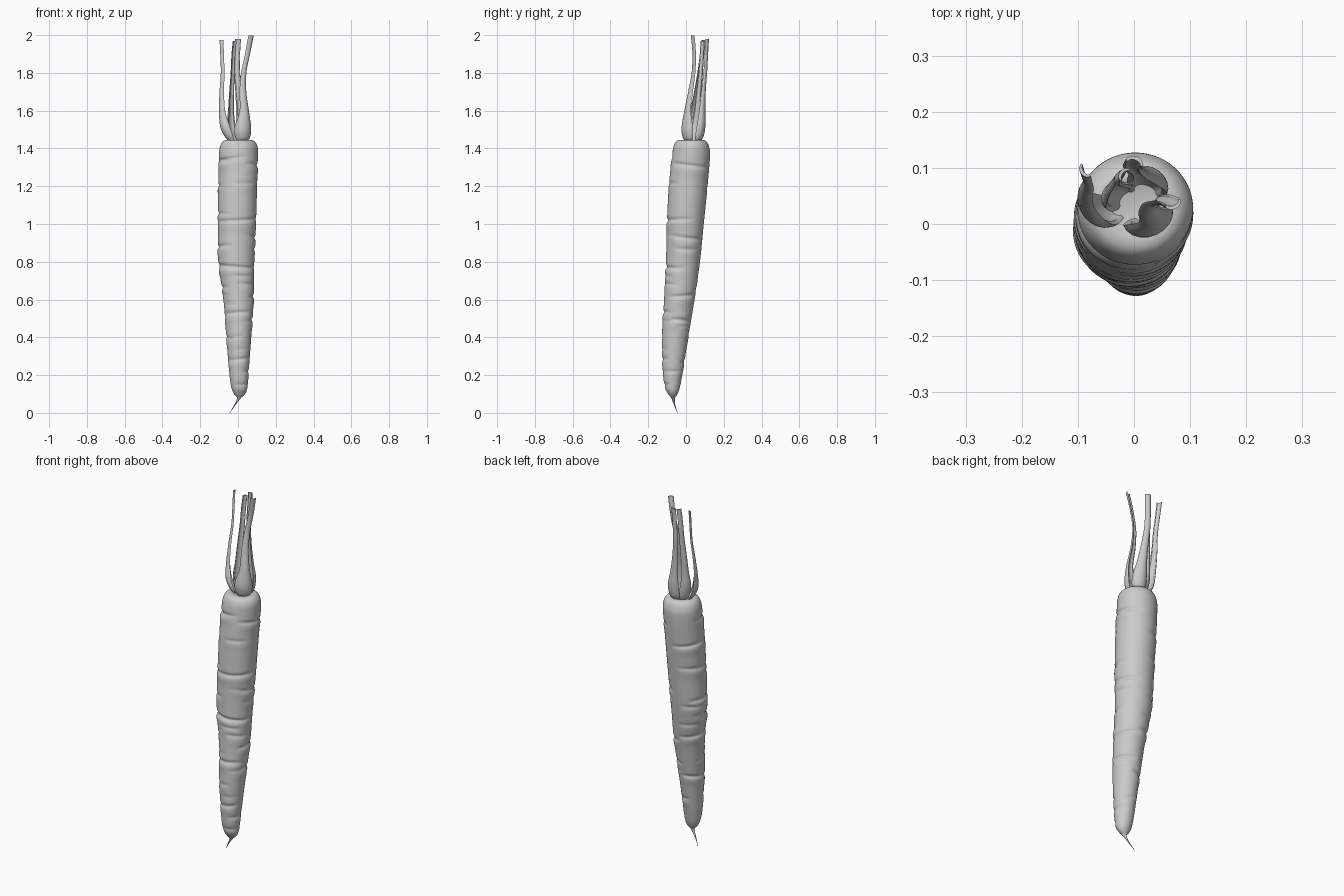
import bpy, math, random
from mathutils import Vector

random.seed(7)


def spline(stations, steps):
    """Catmull-Rom through tuples; steps(a, b) gives samples per span."""
    out = []
    n = len(stations)
    for i in range(n - 1):
        p0, p1 = stations[max(i - 1, 0)], stations[i]
        p2, p3 = stations[i + 1], stations[min(i + 2, n - 1)]
        k = steps(p1, p2)
        for s in range(k):
            t = s / k
            out.append(tuple(
                0.5 * (2 * b + (c - a) * t + (2 * a - 5 * b + 4 * c - d) * t * t
                       + (3 * b - a - 3 * c + d) * t ** 3)
                for a, b, c, d in zip(p0, p1, p2, p3)))
    out.append(tuple(stations[-1]))
    return out


def loft(name, rings, angle=60):
    """Skin a stack of equal-sized closed rings and cap both ends."""
    n = len(rings[0])
    verts = [p for r in rings for p in r]
    faces = [(j * n + i, j * n + (i + 1) % n, (j + 1) * n + (i + 1) % n, (j + 1) * n + i)
             for j in range(len(rings) - 1) for i in range(n)]
    faces.append(tuple(reversed(range(n))))
    faces.append(tuple(range((len(rings) - 1) * n, len(rings) * n)))
    me = bpy.data.meshes.new(name)
    me.from_pydata(verts, [], faces)
    me.update()
    ob = bpy.data.objects.new(name, me)
    bpy.context.collection.objects.link(ob)
    bpy.ops.object.select_all(action='DESELECT')
    ob.select_set(True)
    bpy.context.view_layer.objects.active = ob
    bpy.ops.object.shade_smooth_by_angle(angle=math.radians(angle))
    return ob


# Carrot body with root tip: z, x min, x max, y min, y max
body = [
    (0.0, -.045, -.043, -.047, -.045), (.045, -.019, -.011, -.065, -.057),
    (.078, -.005, .015, -.078, -.058), (.098, -.02, .036, -.093, -.046),
    (.13, -.034, .049, -.109, -.034), (.2, -.045, .055, -.121, -.02),
    (.4, -.062, .070, -.127, .012), (.6, -.077, .083, -.116, .045),
    (.8, -.104, .086, -.106, .074), (1.0, -.106, .095, -.101, .094),
    (1.2, -.105, .101, -.091, .114), (1.36, -.101, .105, -.074, .127),
    (1.41, -.095, .103, -.066, .122), (1.437, -.08, .088, -.052, .108),
    (1.446, -.058, .066, -.03, .087), (1.44, -.03, .038, -.002, .058),
    (1.437, -.006, .012, .02, .036),
]

# Skin creases: height, facing angle, angular reach, depth, tilt
creases = [
    (1.345, -125, 60, .006, .01), (1.02, -80, 110, .007, .006), (.775, -105, 120, .009, -.008),
    (.53, -110, 75, .007, .006), (.285, -80, 60, .006, .005), (.15, -70, 60, .004, 0),
    (1.31, 0, 70, .007, -.012), (.925, 15, 60, .007, -.01), (.62, 20, 70, .007, .006),
    (.49, 30, 60, .008, -.008), (.22, -10, 70, .004, 0), (1.2, 150, 70, .007, .01),
    (1.06, 170, 80, .006, -.006), (.88, 190, 70, .007, .008), (.66, 160, 80, .007, .01),
    (.41, 140, 70, .007, -.006),
]
creases += [(random.uniform(.2, 1.36), random.uniform(-180, 180), random.uniform(25, 45),
             random.uniform(.002, .005), random.uniform(-.01, .01)) for _ in range(22)]


def skin_offset(z, a):
    d = 0.0
    for zc, ac, reach, depth, tilt in creases:
        if abs(z - zc) > .09:
            continue
        da = (a - math.radians(ac) + math.pi) % (2 * math.pi) - math.pi
        f = abs(da) / math.radians(reach)
        if f < 1:
            h = z - zc - tilt * math.sin(da)
            fade = math.cos(f * math.pi / 2) ** .7
            d += depth * fade * (.35 * math.exp(-((h + .03) / .022) ** 2)
                                 - math.exp(-(h / .009) ** 2))
    return d


SIDES = 72
rings = []
for z, x0, x1, y0, y1 in spline(body, lambda a, b: max(5, int(abs(b[0] - a[0]) / .006))):
    ring = []
    for i in range(SIDES):
        a = 2 * math.pi * i / SIDES
        d = skin_offset(z, a) if .12 < z < 1.41 else 0
        ring.append(((x0 + x1) / 2 + ((x1 - x0) / 2 + d) * math.cos(a),
                     (y0 + y1) / 2 + ((y1 - y0) / 2 + d) * math.sin(a), z))
    rings.append(ring)
loft("carrot_root", rings)


# Leaf stalks: cupped strips, hollow side facing the middle
def stalk(name, path, facing):
    out = Vector((math.cos(math.radians(facing)), math.sin(math.radians(facing)), 0))
    side = Vector((-out.y, out.x, 0))
    n = 10
    section = []
    for k in range(n + 1):          # outer curve
        a = math.radians(-95 + 190 * k / n)
        section.append((math.sin(a), .8 * math.cos(a) - .3))
    for k in range(n + 1):          # inner curve
        a = math.radians(85 - 170 * k / n)
        section.append((.72 * math.sin(a), .38 * math.cos(a) - .33))
    section.reverse()
    rings = []
    for x, y, z, w in spline(path, lambda a, b: 8):
        c = Vector((x, y, z))
        rings.append([c + side * (u * w) + out * (v * w) for u, v in section])
    loft(name, rings, 50)


# path points: x, y, z, half width
stalk("stalk_front_right", [
    (.025, .012, 1.435, .026), (.029, .006, 1.46, .042), (.031, .002, 1.51, .046),
    (.036, .006, 1.6, .026), (.028, .022, 1.7, .019), (.032, .038, 1.8, .015),
    (.052, .042, 1.9, .014), (.071, .034, 1.998, .015)], -65)
stalk("stalk_left", [
    (-.035, .026, 1.435, .02), (-.055, .02, 1.47, .032), (-.074, .022, 1.52, .034),
    (-.087, .038, 1.6, .022), (-.088, .055, 1.7, .016), (-.083, .07, 1.8, .013),
    (-.086, .084, 1.9, .013), (-.089, .094, 1.975, .014)], 215)
stalk("stalk_back_left", [
    (-.018, .048, 1.435, .02), (-.028, .052, 1.47, .03), (-.04, .056, 1.53, .028),
    (-.04, .062, 1.6, .02), (-.036, .07, 1.7, .016), (-.03, .079, 1.8, .014),
    (-.026, .086, 1.9, .013), (-.019, .09, 1.97, .013)], 140)
stalk("stalk_back", [
    (.022, .064, 1.435, .024), (.027, .075, 1.47, .037), (.027, .084, 1.53, .036),
    (.018, .088, 1.6, .026), (.006, .094, 1.7, .019), (-.003, .103, 1.8, .016),
    (-.002, .109, 1.9, .015), (.002, .113, 1.98, .016)], 70)
